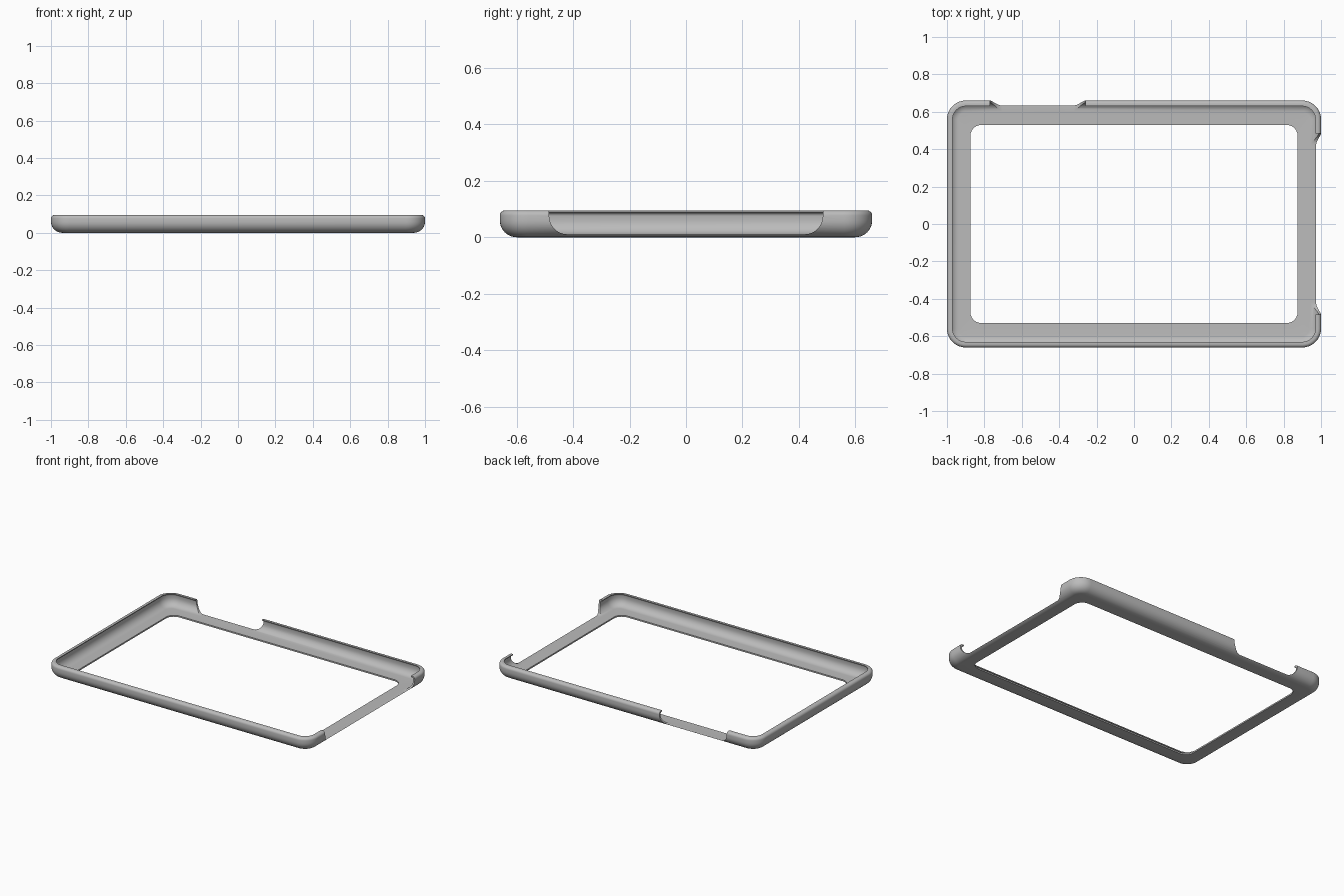
import bpy, bmesh, math

if "Cube" in bpy.data.objects:
    bpy.data.objects.remove(bpy.data.objects["Cube"])

HX, HY, CORNER = 1.0, 0.66, 0.10      # outer half sizes and corner radius
OPEN_X, OPEN_Y, OPEN_R = 0.875, 0.53, 0.06
FLOOR, TOP = 0.01, 0.095

grey = bpy.data.materials.new("case grey")
grey.diffuse_color = (0.5, 0.5, 0.5, 1)
grey.use_nodes = True
grey.node_tree.nodes["Principled BSDF"].inputs["Base Color"].default_value = grey.diffuse_color


def ring(hx, hy, r, z, steps=10):
    """Rounded rectangle as a list of points."""
    pts = []
    for q, (sx, sy) in enumerate([(1, 1), (-1, 1), (-1, -1), (1, -1)]):
        for i in range(steps + 1):
            a = math.pi / 2 * (q + i / steps)
            pts.append((sx * (hx - r) + r * math.cos(a),
                        sy * (hy - r) + r * math.sin(a), z))
    return pts


def arc(cx, cz, r, a0, a1, n):
    """Arc in the (inset, height) plane."""
    return [(cx + r * math.cos(math.radians(a0 + (a1 - a0) * i / n)),
             cz + r * math.sin(math.radians(a0 + (a1 - a0) * i / n)))
            for i in range(n + 1)]


def make_object(name, bm):
    bmesh.ops.recalc_face_normals(bm, faces=bm.faces)
    me = bpy.data.meshes.new(name)
    bm.to_mesh(me)
    bm.free()
    me.materials.append(grey)
    ob = bpy.data.objects.new(name, me)
    bpy.context.collection.objects.link(ob)
    return ob


# Wall section: rounded outside, small lip curling in, thin hollow inside
section = arc(0.06, 0.06, 0.06, 270, 180, 10)
section += arc(0.018, TOP - 0.018, 0.018, 180, 90, 5)
section += [(0.030, TOP), (0.030, TOP - 0.006)]
section += arc(0.024, 0.075, 0.012, 90, 180, 4)
section += arc(0.062, 0.06, 0.05, 180, 270, 10)

# Sweep the section around the case and close it at the display opening
rings = [ring(HX - d, HY - d, max(CORNER - d, 0.035), z) for d, z in section]
rings += [ring(OPEN_X, OPEN_Y, OPEN_R, z) for z in (FLOOR, 0.0)]
bm = bmesh.new()
loops = [[bm.verts.new(p) for p in pts] for pts in rings]
n = len(loops[0])
for k, lower in enumerate(loops):
    upper = loops[(k + 1) % len(loops)]
    for i in range(n):
        j = (i + 1) % n
        bm.faces.new((lower[i], lower[j], upper[j], upper[i]))
case = make_object("case_frame", bm)


def notch(name, half, r, place):
    """Cutter with rounded lower corners, extruded through a wall."""
    z0 = FLOOR + 0.0004
    outline = [(-half, 0.2)]
    outline += arc(-half + r, z0 + r, r, 180, 270, 10)
    outline += arc(half - r, z0 + r, r, 270, 360, 10)
    outline += [(half, 0.2)]
    bm = bmesh.new()
    sides = [[bm.verts.new(place(u, w, z)) for u, z in outline]
             for w in (-0.07, 0.1)]
    bm.faces.new(sides[0])
    bm.faces.new(sides[1])
    m = len(outline)
    for i in range(m):
        j = (i + 1) % m
        bm.faces.new((sides[0][i], sides[0][j], sides[1][j], sides[1][i]))
    cutter = make_object(name, bm)
    cutter.hide_render = True
    mod = case.modifiers.new(name, 'BOOLEAN')
    mod.operation = 'DIFFERENCE'
    mod.solver = 'EXACT'
    mod.object = cutter
    bpy.ops.object.modifier_apply(modifier=name)
    bpy.data.objects.remove(cutter)


bpy.context.view_layer.objects.active = case
case.select_set(True)

# Wide gap in the right wall, shorter gap in the back wall
notch("right_gap", 0.485, 0.065, lambda u, w, z: (HX + w, u, z))
notch("back_gap", 0.255, 0.065, lambda u, w, z: (u - 0.515, HY + w, z))

bpy.ops.object.shade_smooth_by_angle(angle=math.radians(30))
